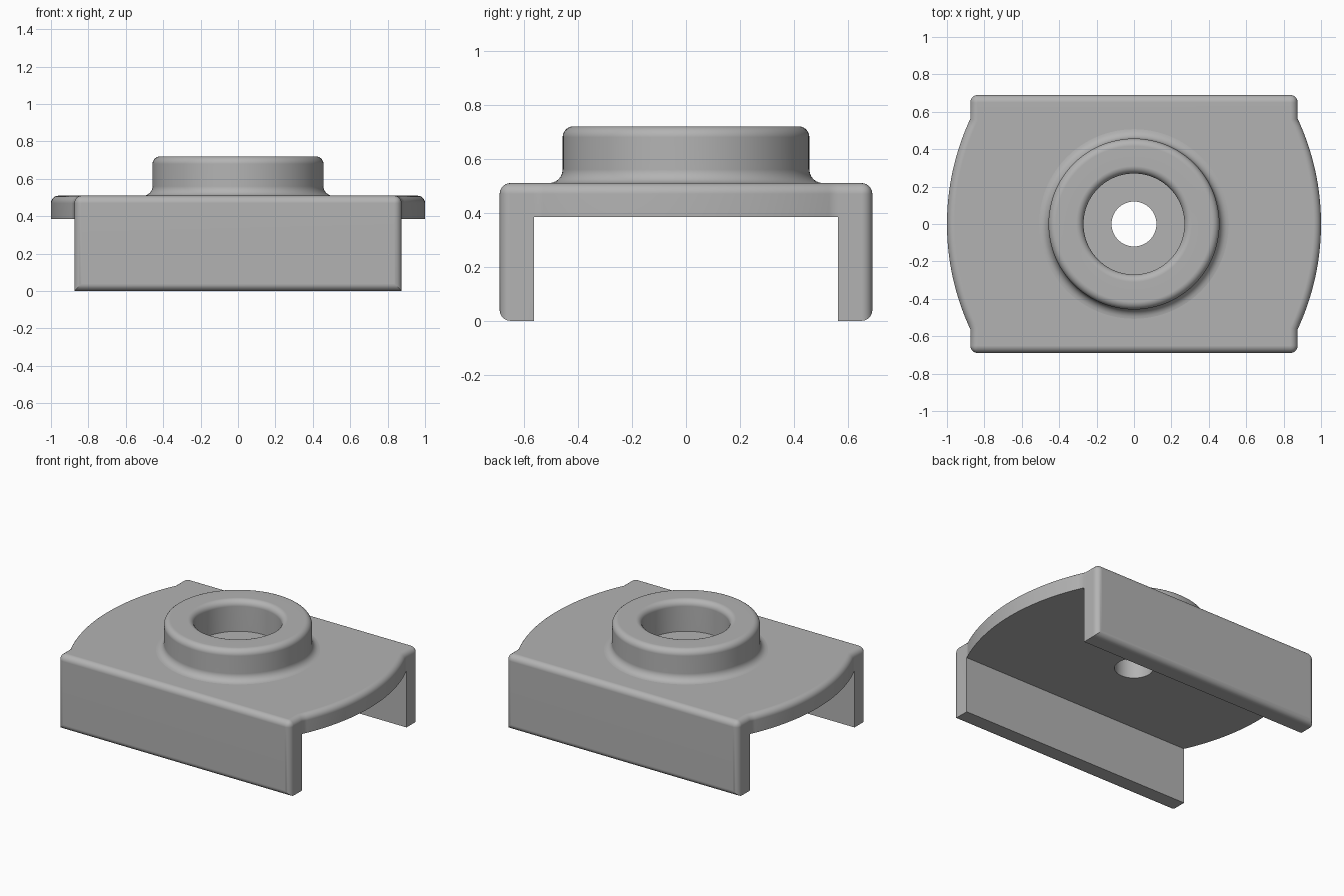
import bpy, bmesh
from math import sin, cos, pi, radians, asin, hypot

if "Cube" in bpy.data.objects:
    bpy.data.objects.remove(bpy.data.objects["Cube"])

# Main dimensions
LEG_X, LEG_Y, INNER_Y = 0.875, 0.69, 0.563
TOP, UNDER, HEIGHT = 0.51, 0.385, 0.72
ROUND = 0.04

grey = bpy.data.materials.new("plain grey")
grey.use_nodes = True
grey.diffuse_color = (0.45, 0.45, 0.45, 1)
grey.node_tree.nodes["Principled BSDF"].inputs["Base Color"].default_value = (0.45, 0.45, 0.45, 1)


def make_object(name, bm):
    bmesh.ops.recalc_face_normals(bm, faces=bm.faces)
    mesh = bpy.data.meshes.new(name)
    bm.to_mesh(mesh)
    bm.free()
    mesh.materials.append(grey)
    obj = bpy.data.objects.new(name, mesh)
    bpy.context.collection.objects.link(obj)
    return obj


def arc(cx, cy, r, start, end, n):
    angles = [radians(start + (end - start) * i / n) for i in range(n + 1)]
    return [(cx + r * cos(a), cy + r * sin(a)) for a in angles]


def cut(obj, cutter):
    mod = obj.modifiers.new("cut", 'BOOLEAN')
    mod.operation, mod.solver, mod.object = 'DIFFERENCE', 'EXACT', cutter
    bpy.context.view_layer.objects.active = obj
    bpy.ops.object.modifier_apply(modifier=mod.name)
    bpy.data.objects.remove(cutter)


def smooth(obj):
    bpy.ops.object.select_all(action='DESELECT')
    obj.select_set(True)
    bpy.context.view_layer.objects.active = obj
    bpy.ops.object.shade_smooth_by_angle(angle=radians(30))
    mod = obj.modifiers.new("even shading", 'WEIGHTED_NORMAL')
    mod.keep_sharp = True


# Body outline: straight leg ends with a bowed side between them
bow = 1 - LEG_X
radius = (INNER_Y ** 2 + bow ** 2) / (2 * bow)
half = asin(INNER_Y / radius) * 180 / pi
right_side = [(LEG_X, -LEG_Y)] + arc(1 - radius, 0, radius, -half, half, 32) + [(LEG_X, LEG_Y)]
outline = right_side + [(-x, -y) for x, y in right_side]

bm = bmesh.new()
base = bm.faces.new([bm.verts.new((x, y, 0)) for x, y in outline])
extruded = bmesh.ops.extrude_face_region(bm, geom=[base], use_keep_orig=True)["geom"]
bmesh.ops.translate(bm, vec=(0, 0, TOP), verts=[v for v in extruded if isinstance(v, bmesh.types.BMVert)])
bmesh.ops.recalc_face_normals(bm, faces=bm.faces)


# Round the top rim, the outer corners and the lower outer edges
def is_rounded(edge):
    a, b = (v.co for v in edge.verts)
    on_top = min(a.z, b.z) > TOP - 0.001
    on_outer_wall = min(abs(a.y), abs(b.y)) > LEG_Y - 0.001
    return on_top or on_outer_wall


bmesh.ops.bevel(bm, geom=[e for e in bm.edges if is_rounded(e)], offset=ROUND,
                offset_type='OFFSET', segments=6, profile=0.5, affect='EDGES')
body = make_object("bracket_body", bm)

# Channel between the two legs
bm = bmesh.new()
bmesh.ops.create_cube(bm, size=1)
bmesh.ops.scale(bm, vec=(3, 2 * INNER_Y, 2 * UNDER), verts=bm.verts)
cut(body, make_object("channel_cutter", bm))

# Small hole through the plate
bm = bmesh.new()
bmesh.ops.create_cone(bm, cap_ends=True, segments=64, radius1=0.12, radius2=0.12, depth=3)
cut(body, make_object("hole_cutter", bm))
smooth(body)

# Raised collar, turned from a filleted profile
OUTER, INNER, FLARE = 0.457, 0.27, 0.05
profile = [(INNER, TOP - 0.01)]
profile += arc(INNER + ROUND, HEIGHT - ROUND, ROUND, 180, 90, 6)
profile += arc(OUTER - ROUND, HEIGHT - ROUND, ROUND, 90, 0, 6)
profile += arc(OUTER + FLARE, TOP + FLARE, FLARE, 180, 270, 6)
profile += [(OUTER + FLARE, TOP - 0.01)]

bm = bmesh.new()
SIDES = 96
rings = []
for i in range(SIDES):
    a = 2 * pi * i / SIDES
    rings.append([bm.verts.new((r * cos(a), r * sin(a), z)) for r, z in profile])
for i in range(SIDES):
    here, there = rings[i], rings[(i + 1) % SIDES]
    for j in range(len(profile)):
        k = (j + 1) % len(profile)
        bm.faces.new((here[j], there[j], there[k], here[k]))
smooth(make_object("collar", bm))
